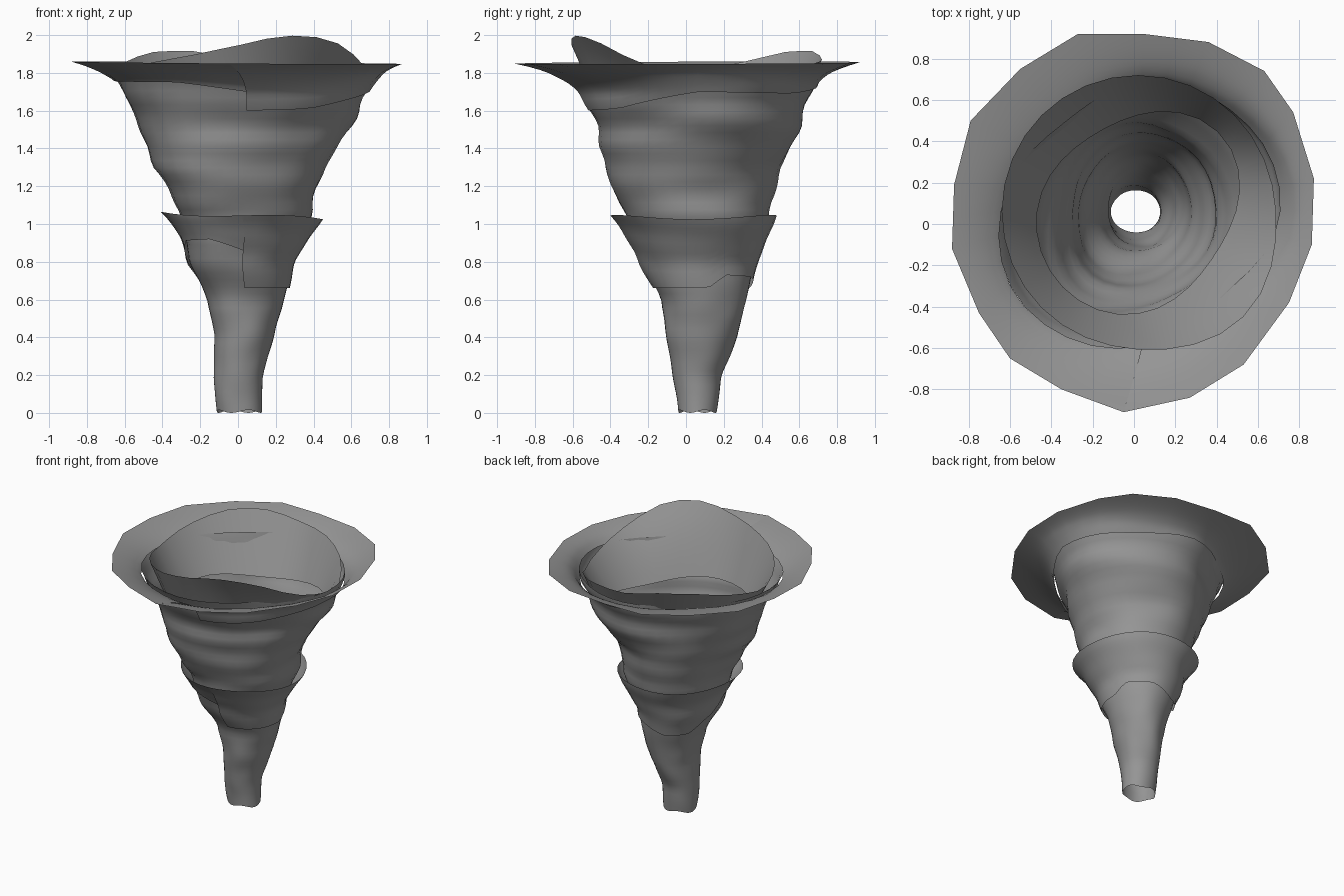
import bpy, bmesh, math
from mathutils import Vector, noise

cube = bpy.data.objects.get("Cube")
if cube:
    bpy.data.objects.remove(cube)

grey = bpy.data.materials.new("storm_grey")
grey.use_nodes = True
tone = (0.3, 0.3, 0.3, 1)
grey.diffuse_color = tone
grey.node_tree.nodes["Principled BSDF"].inputs["Base Color"].default_value = tone


def lookup(table, key):
    """Linear interpolation in rows of (key, values...)."""
    if key <= table[0][0]:
        return table[0][1:]
    for low, high in zip(table, table[1:]):
        if key <= high[0]:
            t = (key - low[0]) / (high[0] - low[0])
            return [a + (b - a) * t for a, b in zip(low[1:], high[1:])]
    return table[-1][1:]


def sheet(name, columns, rows, surface):
    """Thin open wall: surface(f, t), f runs once around from the front, t goes up."""
    bm = bmesh.new()
    grid = [[bm.verts.new(surface(c / columns, r / rows)) for c in range(columns + 1)]
            for r in range(rows + 1)]
    for low, high in zip(grid, grid[1:]):
        for c in range(columns):
            bm.faces.new((low[c], low[c + 1], high[c + 1], high[c]))
    bmesh.ops.remove_doubles(bm, verts=bm.verts, dist=0.0005)
    mesh = bpy.data.meshes.new(name)
    bm.to_mesh(mesh)
    bm.free()
    mesh.materials.append(grey)
    obj = bpy.data.objects.new(name, mesh)
    bpy.context.collection.objects.link(obj)
    bpy.ops.object.select_all(action="DESELECT")
    obj.select_set(True)
    bpy.context.view_layer.objects.active = obj
    bpy.ops.object.shade_smooth_by_angle(angle=math.radians(50))


def heading(f):
    a = math.tau * f - math.pi / 2
    return math.cos(a), math.sin(a)


def lobe(f, centre):
    return max(0, math.cos(math.tau * (f - centre))) ** 6


# Funnel outline: height, then left, right, front and back reach
OUTLINE = [
    (0.0, -0.11, 0.13, -0.04, 0.16), (0.2, -0.13, 0.13, -0.07, 0.19),
    (0.4, -0.12, 0.19, -0.10, 0.27), (0.6, -0.16, 0.24, -0.13, 0.32),
    (0.8, -0.25, 0.29, -0.23, 0.36), (1.05, -0.29, 0.39, -0.30, 0.45),
    (1.2, -0.36, 0.41, -0.37, 0.47), (1.3, -0.43, 0.46, -0.41, 0.50),
    (1.5, -0.51, 0.60, -0.45, 0.61), (1.7, -0.60, 0.69, -0.54, 0.68),
    (1.78, -0.63, 0.71, -0.59, 0.71)]


def funnel_point(f, z, gap=0.0):
    left, right, front, back = lookup(OUTLINE, z)
    c, s = heading(f)
    swirl = 0.008 * math.sin(math.tau * f + z * 36) * min(1, z)
    lumps = 0.045 * noise.noise(Vector((c * 1.3, s * 1.3, z * 7)))
    grow = 1 + swirl + lumps
    # The wall leans out at the front left and is pinched on the other diagonal
    bulge = 0.08 * min(1, z / 1.1) ** 2 * lobe(f, 0.875)
    pinch = 0.08 * min(1, max(0, z - 1.2) * 2.5) * (lobe(f, 0.125) + lobe(f, 0.625))
    gap += bulge - pinch
    return Vector(((left + right) / 2 + c * ((right - left) / 2 * grow + gap),
                   (front + back) / 2 + s * ((back - front) / 2 * grow + gap), z))


# Main twisting funnel, open at both ends
def funnel(f, t):
    ragged = 0.008 * (1 + math.sin(math.tau * f * 4)) * max(0, 1 - t * 20)
    return funnel_point(f, 1.78 * t + ragged)


sheet("funnel", 36, 48, funnel)


def flare(f, t, edge, rim, curl):
    """Rise from a spiralling lower edge on the funnel wall and curl out to a rim."""
    z_low = lookup(edge, f)[0]
    height = rim.z - z_low
    rise = t ** 0.8
    p = funnel_point(f, z_low + height * rise, 0.015)
    z = p.z
    p = p.lerp(rim, rise ** (height * curl))
    p.z = z
    return p


# Middle collar
COLLAR_EDGE = [(0, 0.66), (0.27, 0.66), (0.33, 0.73), (0.45, 0.72), (0.55, 0.66),
               (0.68, 0.66), (0.76, 0.8), (0.82, 0.91), (0.92, 0.92), (1, 0.86)]


def collar(f, t):
    c, s = heading(f)
    rim = Vector((0.02 + 0.43 * c, 0.04 + 0.44 * s,
                  1.045 - 0.012 * c + 0.008 * math.sin(math.tau * f * 3)))
    return flare(f, t, COLLAR_EDGE, rim, 11)


sheet("middle_collar", 36, 12, collar)

# Wide upper brim with an uneven polygon rim
BRIM_EDGE = [(0, 1.6), (0.1, 1.61), (0.25, 1.7), (0.4, 1.69), (0.5, 1.73),
             (0.7, 1.76), (0.92, 1.75), (1, 1.7)]
CORNERS = [(-0.05, -0.91), (0.27, -0.84), (0.53, -0.68), (0.75, -0.38), (0.86, -0.1),
           (0.87, 0.22), (0.77, 0.54), (0.63, 0.74), (0.36, 0.88), (0.04, 0.92),
           (-0.27, 0.92), (-0.55, 0.75), (-0.79, 0.5), (-0.87, 0.19), (-0.88, -0.12),
           (-0.75, -0.43), (-0.6, -0.65), (-0.35, -0.8)]
RIM = [(i / 18, *p) for i, p in enumerate(CORNERS + CORNERS[:1])]


def brim(f, t):
    x, y = lookup(RIM, f)
    rim = Vector((x, y, 1.853 - 0.007 * x + 0.004 * y))
    return flare(f, t, BRIM_EDGE, rim, 16)


sheet("upper_brim", 36, 12, brim)

# Inner wall whose rim rises into two crests and sinks between them
CREST = [(0, 1.95), (0.05, 2.0), (0.11, 1.985), (0.18, 1.85), (0.24, 1.77), (0.31, 1.72),
         (0.37, 1.8), (0.44, 1.85), (0.5, 1.87), (0.57, 1.92), (0.63, 1.91),
         (0.7, 1.85), (0.77, 1.79), (0.83, 1.83), (0.93, 1.89), (1, 1.95)]


def inner_wall(f, t):
    c, s = heading(f)
    top = lookup(CREST, f)[0]
    wave = 0.015 * math.sin(math.tau * f * 3 + 1)
    squeeze = 0.05 * (1 - t) * math.cos(math.tau * 2 * (f - 0.125))
    reach = 0.48 + 0.18 * t + wave * (1 - t) - squeeze + 0.06 * t ** 3 * lobe(f, 0.125)
    return Vector((0.02 + c * reach, 0.06 + s * reach, 1.52 + wave + (top - 1.52 - wave) * t))


sheet("inner_crest_wall", 32, 6, inner_wall)
